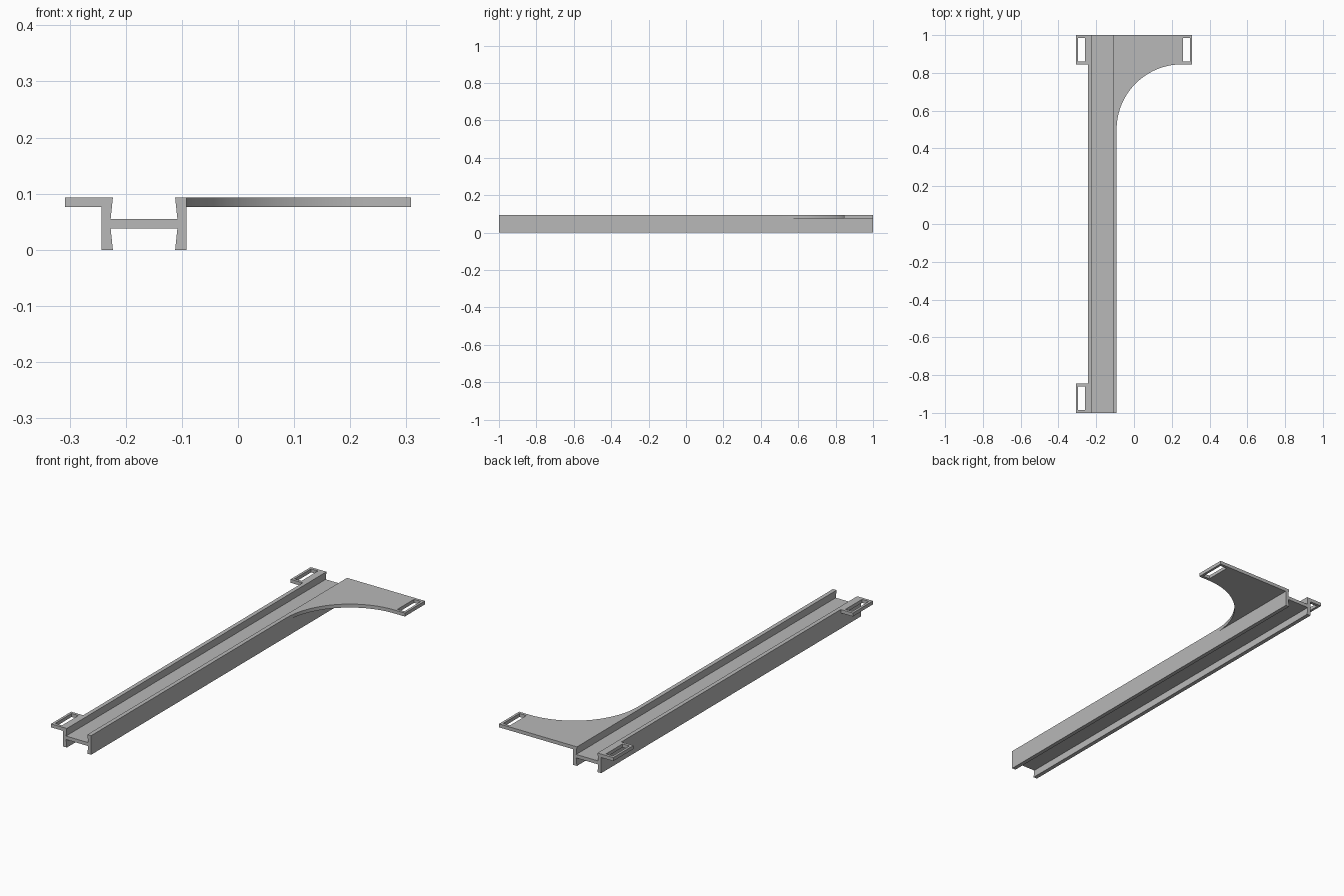
import bpy, bmesh, math
from mathutils import Vector

cube = bpy.data.objects.get("Cube")
if cube:
    bpy.data.objects.remove(cube, do_unlink=True)

grey = bpy.data.materials.new("plain grey")
grey.use_nodes = True
colour = (0.48, 0.48, 0.48, 1)
grey.diffuse_color = colour
grey.node_tree.nodes["Principled BSDF"].inputs["Base Color"].default_value = colour

OUT_L, OUT_R, EDGE = -0.243, -0.092, 0.308   # beam sides and outer tab edge
TOP, PLATE_Z, TAB = 0.093, 0.076, 0.155      # heights and tab length


def extrude_outline(name, loops, depth):
    """Fill closed 3D loops (inner ones become holes) and extrude along depth."""
    bm = bmesh.new()
    edges = []
    for loop in loops:
        verts = [bm.verts.new(p) for p in loop]
        edges += [bm.edges.new((a, b)) for a, b in zip(verts, verts[1:] + verts[:1])]
    bmesh.ops.triangle_fill(bm, edges=edges, use_beauty=True)
    new = bmesh.ops.extrude_face_region(bm, geom=bm.faces[:])["geom"]
    bmesh.ops.translate(bm, vec=Vector(depth),
                        verts=[v for v in new if isinstance(v, bmesh.types.BMVert)])
    bmesh.ops.recalc_face_normals(bm, faces=bm.faces[:])
    mesh = bpy.data.meshes.new(name)
    bm.to_mesh(mesh)
    bm.free()
    mesh.materials.append(grey)
    obj = bpy.data.objects.new(name, mesh)
    bpy.context.collection.objects.link(obj)
    return obj


def rectangle(x0, x1, y0, y1):
    return [(x0, y0), (x1, y0), (x1, y1), (x0, y1)]


def plate(name, *loops):
    flat = [[(x, y, PLATE_Z) for x, y in loop] for loop in loops]
    return extrude_outline(name, flat, (0, 0, TOP - PLATE_Z))


# H-section beam: flanges thicken towards their tips
mid = (OUT_L + OUT_R) / 2
half, tip, root = OUT_R - mid, 0.0555, 0.0595
web_low, web_high = 0.038, 0.055
right_side = [(tip, 0), (half, 0), (half, TOP), (tip, TOP), (root, web_high)]
left_side = [(-x, z) for x, z in reversed(right_side)]
profile = [(root, web_low)] + right_side + left_side + [(-root, web_low)]
extrude_outline("beam", [[(mid + x, -1, z) for x, z in profile]], (0, 2, 0))

# Slotted strap tabs on the right-hand side of the model
for name, y0 in (("front_tab", -1), ("back_tab", 1 - TAB)):
    plate(name, rectangle(-EDGE, OUT_L, y0, y0 + TAB),
          rectangle(-0.296, -0.259, y0 + 0.014, y0 + TAB - 0.014))

# Corner bracket with a concave quarter-round edge and a slot at its end
radius, steps = 0.345, 48
cx, cy = OUT_R + radius, 1 - TAB - radius
arc = []
for i in range(steps + 1):
    a = math.pi - i / steps * math.pi / 2
    arc.append((cx + radius * math.cos(a), cy + radius * math.sin(a)))
outline = arc + [(EDGE, 1 - TAB), (EDGE, 1), (OUT_R, 1)]
bracket = plate("corner_bracket", outline,
                rectangle(0.259, 0.296, 1 - TAB + 0.014, 1 - 0.014))

bpy.ops.object.select_all(action="DESELECT")
bracket.select_set(True)
bpy.context.view_layer.objects.active = bracket
bpy.ops.object.shade_smooth_by_angle(angle=math.radians(30))
